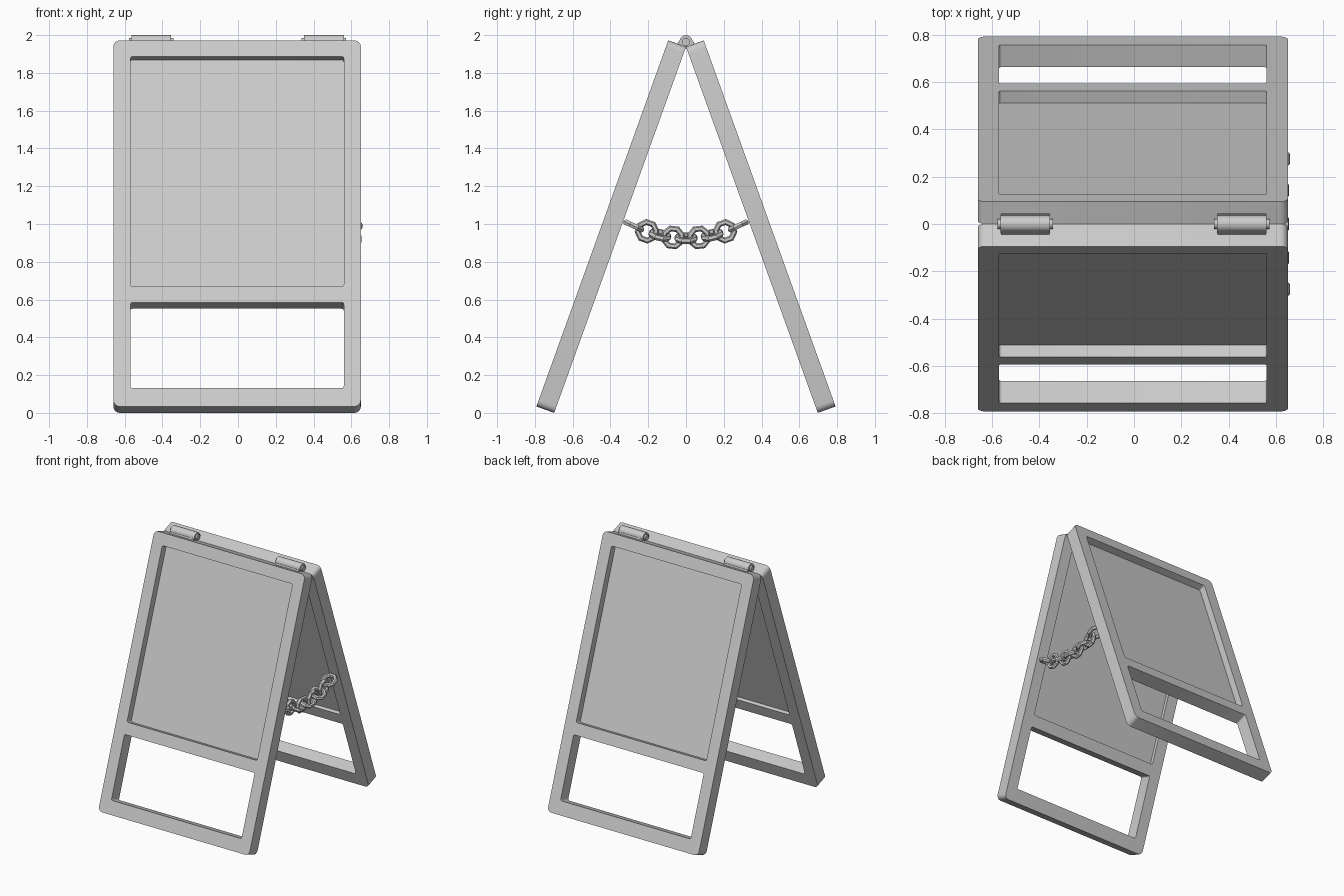
import bpy, math
from mathutils import Matrix, Vector

if "Cube" in bpy.data.objects:
    bpy.data.objects.remove(bpy.data.objects["Cube"])

TILT = math.radians(19.8)
S, C = math.sin(TILT), math.cos(TILT)
LENGTH, THICK = 2.06, 0.10
APEX = LENGTH * C
CX = -0.005                      # panels sit slightly left; the chain bulges right

# Panel space (x, distance up from apex, outward depth) -> world
FRONT = Matrix(((1, 0, 0, CX), (0, S, -C, 0), (0, C, S, APEX), (0, 0, 0, 1)))
BACK = (Matrix.Translation((CX, 0, 0)) @ Matrix.Rotation(math.pi, 4, 'Z')
        @ Matrix.Translation((-CX, 0, 0)) @ FRONT)


def rounded_rect(x, top, bottom, r, n=4):
    pts = []
    for cx, cy, a0 in ((x - r, top - r, 0), (-x + r, top - r, 90),
                       (-x + r, bottom + r, 180), (x - r, bottom + r, 270)):
        for i in range(n + 1):
            a = math.radians(a0 + 90 * i / n)
            pts.append((cx + r * math.cos(a), cy + r * math.sin(a)))
    return pts


def plate(name, loops, t0, t1, matrix):
    """Flat outline with holes, extruded between two depths."""
    cu = bpy.data.curves.new(name, 'CURVE')
    cu.dimensions = '2D'
    cu.fill_mode = 'BOTH'
    cu.extrude = (t1 - t0) / 2
    for pts in loops:
        sp = cu.splines.new('POLY')
        sp.points.add(len(pts) - 1)
        for p, (x, y) in zip(sp.points, pts):
            p.co = (x, y, 0, 1)
        sp.use_cyclic_u = True
    ob = bpy.data.objects.new(name, cu)
    bpy.context.collection.objects.link(ob)
    bpy.ops.object.select_all(action='DESELECT')
    ob.select_set(True)
    bpy.context.view_layer.objects.active = ob
    bpy.ops.object.convert(target='MESH')
    ob = bpy.context.object
    ob.name = name
    ob.data.transform(matrix @ Matrix.Translation((0, 0, (t0 + t1) / 2)))
    bpy.ops.object.shade_smooth_by_angle(angle=math.radians(35))
    return ob


def rod(name, x, z, radius, length, sides):
    bpy.ops.mesh.primitive_cylinder_add(vertices=sides, radius=radius, depth=length,
                                        location=(x, 0, z), rotation=(0, math.pi / 2, 0))
    bpy.context.object.name = name
    bpy.ops.object.shade_smooth_by_angle(angle=math.radians(35))


# Two leaning panels: frame with sign opening and lower opening, plus recessed board
for side, mat in (("front", FRONT), ("back", BACK)):
    plate(side + "_frame", [rounded_rect(0.655, 0, -LENGTH, 0.035),
                            rounded_rect(0.565, -0.09, -1.384, 0.012),
                            rounded_rect(0.565, -1.474, -1.957, 0.012)], 0, THICK, mat)
    plate(side + "_board", [rounded_rect(0.57, -0.085, -1.389, 0.012)], 0.027, 0.046, mat)

# Hinges in the groove along the top
for side, x in (("left", -0.46), ("right", 0.455)):
    rod(side + "_hinge_barrel", x, 1.964, 0.036, 0.21, 12)
    rod(side + "_hinge_pin", x, 1.964, 0.021, 0.235, 12)
    for leaf, mat, lx in (("front", FRONT, x - CX), ("back", BACK, CX - x)):
        bpy.ops.mesh.primitive_cube_add(size=1)
        ob = bpy.context.object
        ob.name = f"{side}_hinge_{leaf}_leaf"
        ob.data.transform(mat @ Matrix.Translation((lx, 0.005, 0.024))
                          @ Matrix.Diagonal((0.205, 0.014, 0.048, 1)))

# Sagging chain, links alternating between upright and flat
COUNT = 9
for i in range(COUNT):
    y = -0.276 + 0.069 * i
    slope = math.atan(2 * 0.85 * y)
    bpy.ops.mesh.primitive_torus_add(major_radius=0.049, minor_radius=0.016,
                                     major_segments=8, minor_segments=6)
    link = bpy.context.object
    link.name = f"chain_link_{i + 1}"
    turn = math.pi / 2 if i % 2 else (0.0 if i in (0, COUNT - 1) else 0.35)
    link.data.transform(Matrix.Translation((0.598, y, 0.925 + 0.85 * y * y))
                        @ Matrix.Rotation(slope, 4, 'X')
                        @ Matrix.Rotation(turn, 4, 'Y')
                        @ Matrix.Rotation(math.radians(22.5), 4, 'Z'))
    bpy.ops.object.shade_smooth_by_angle(angle=math.radians(35))
